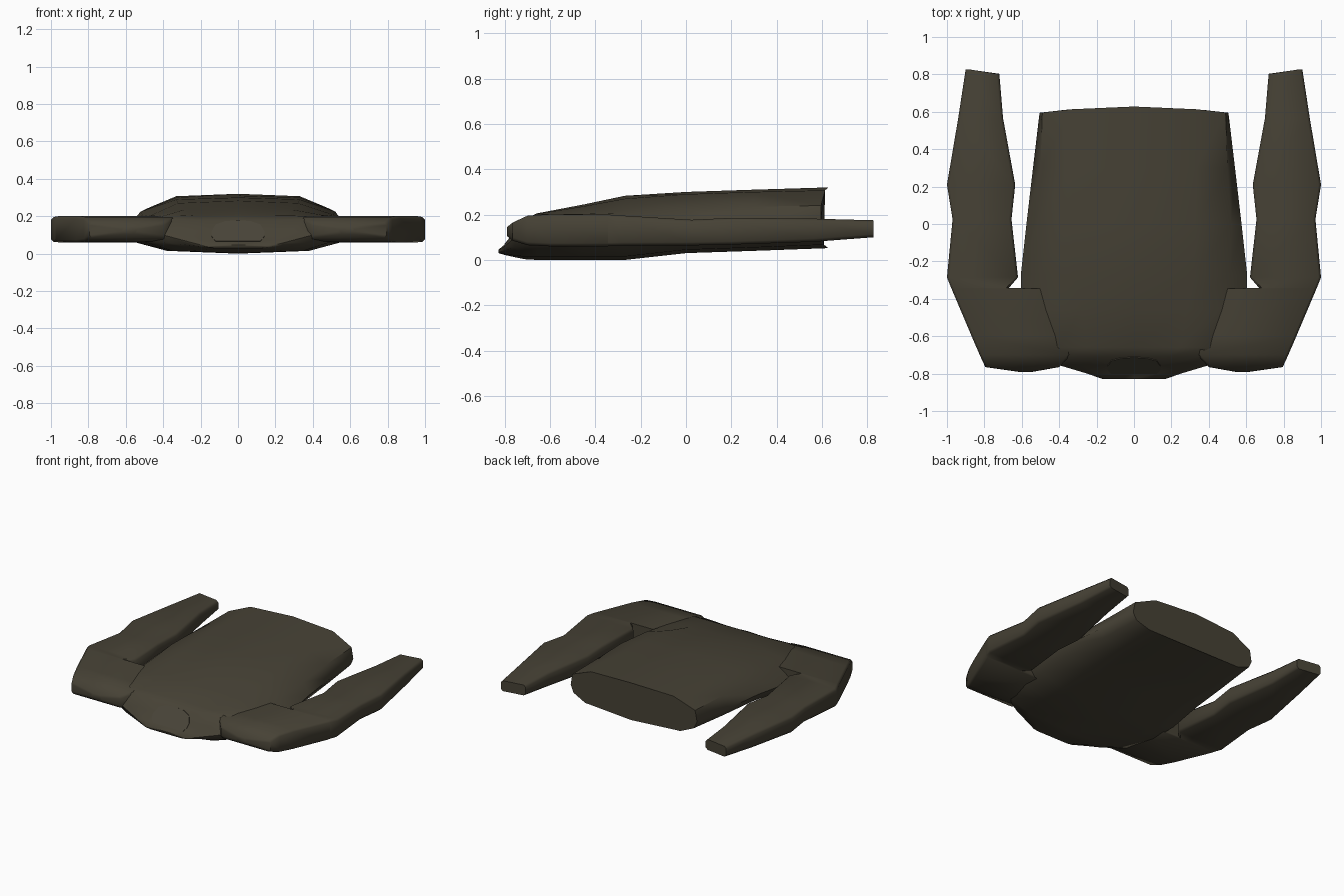
import bpy, bmesh, math

if "Cube" in bpy.data.objects:
    bpy.data.objects.remove(bpy.data.objects["Cube"])

mat = bpy.data.materials.new("dark olive hull")
mat.diffuse_color = (0.062, 0.054, 0.036, 1)
mat.use_nodes = True
mat.node_tree.nodes["Principled BSDF"].inputs["Base Color"].default_value = mat.diffuse_color
mat_plate = bpy.data.materials.new("olive window")
mat_plate.diffuse_color = (0.066, 0.058, 0.040, 1)
mat_plate.use_nodes = True
mat_plate.node_tree.nodes["Principled BSDF"].inputs["Base Color"].default_value = mat_plate.diffuse_color


def loft(name, rings, material=mat, angle=50):
    """Skin closed rings of points and cap both ends."""
    bm = bmesh.new()
    vs = [[bm.verts.new(p) for p in r] for r in rings]
    n = len(vs[0])
    for a, b in zip(vs, vs[1:]):
        for i in range(n):
            j = (i + 1) % n
            bm.faces.new((a[i], a[j], b[j], b[i]))
    bm.faces.new(vs[0])
    bm.faces.new(vs[-1])
    bmesh.ops.recalc_face_normals(bm, faces=bm.faces)
    me = bpy.data.meshes.new(name)
    bm.to_mesh(me)
    bm.free()
    ob = bpy.data.objects.new(name, me)
    bpy.context.collection.objects.link(ob)
    me.materials.append(material)
    bpy.ops.object.select_all(action='DESELECT')
    ob.select_set(True)
    bpy.context.view_layer.objects.active = ob
    bpy.ops.object.shade_smooth_by_angle(angle=math.radians(angle))
    return ob


# Central hull: y, top z, deck half width, deck edge z, shoulder x/z, side x/z, keel x, keel z
stations = [
    (-.828, .045, .10, .045, .15, .042, .17, .040, .12, .030),
    (-.800, .066, .12, .066, .19, .068, .25, .060, .15, .022),
    (-.755, .120, .15, .120, .29, .125, .40, .100, .20, .012),
    (-.710, .178, .17, .177, .35, .185, .48, .120, .30, .003),
    (-.660, .205, .25, .203, .40, .202, .55, .130, .35, .000),
    (-.450, .245, .28, .237, .47, .203, .60, .120, .38, .000),
    (-.270, .283, .32, .270, .51, .208, .605, .130, .38, .000),
    (.000, .300, .33, .290, .52, .225, .575, .150, .38, .030),
    (.300, .310, .33, .300, .50, .235, .54, .150, .38, .040),
    (.595, .320, .33, .307, .49, .240, .505, .160, .38, .052),
]
rings = []
for k, (y, zt, w, zd, xs, zs, xe, ze, xb, zb) in enumerate(stations):
    zk = zb + .015 * min(1, k / 4)
    half = [(w, zd), (xs, zs), (xe, ze), (.8 * xe + .2 * xb, .45 * ze + .55 * zk), (xb, zk)]
    ring = [(0, zt)] + half + [(0, zb)] + [(-x, z) for x, z in reversed(half)]
    bow = .033 if k == len(stations) - 1 else 0      # rear face bows outward
    rings.append([(x, y + bow * (1 - (x / .5) ** 2), z) for x, z in ring])
loft("central_hull", rings)

# Side arms with shoulders: y, inner x, outer x, bottom z, top z
arm = [
    (-.790, .54, .62, .105, .145),
    (-.765, .40, .795, .085, .165),
    (-.700, .34, .825, .065, .195),
    (-.600, .34, .868, .060, .202),
    (-.345, .34, .976, .060, .200),
    (-.343, .67, .977, .062, .200),
    (-.285, .62, 1.0, .063, .196),
    (.025, .655, .97, .064, .177),
    (.210, .635, 1.0, .068, .186),
    (.565, .70, .94, .080, .182),
    (.815, .72, .90, .100, .175),
]
for side, label in ((1, "right_arm"), (-1, "left_arm")):
    rings = []
    for k, (y, xi, xo, zb, zt) in enumerate(arm):
        c = .014
        prof = [(xi, zb + c), (xi, zt - c), (xi + c, zt), (xo - c, zt),
                (xo, zt - c), (xo, zb + c), (xo - c, zb), (xi + c, zb)]
        skew = .012 if k == len(arm) - 1 else 0      # slanted arm tip
        mid = (xi + xo) / 2
        rings.append([(side * x, y + skew * (1 if x > mid else -1), z) for x, z in prof])
    loft(label, rings)

# Flat window plate on the sloping nose
outline = [(0, .178), (.07, .172), (.12, .155), (.143, .115), (.14, .09), (.12, .066)]
outline += [(-x, z) for x, z in reversed(outline) if x > 0]


def slope(z, lift):
    return -.805 + (z - .06) * .80 - lift


loft("nose_window", [[(x, slope(z, t), z + t * .5) for x, z in outline]
                     for t in (-.004, .003)], mat_plate, 20)
